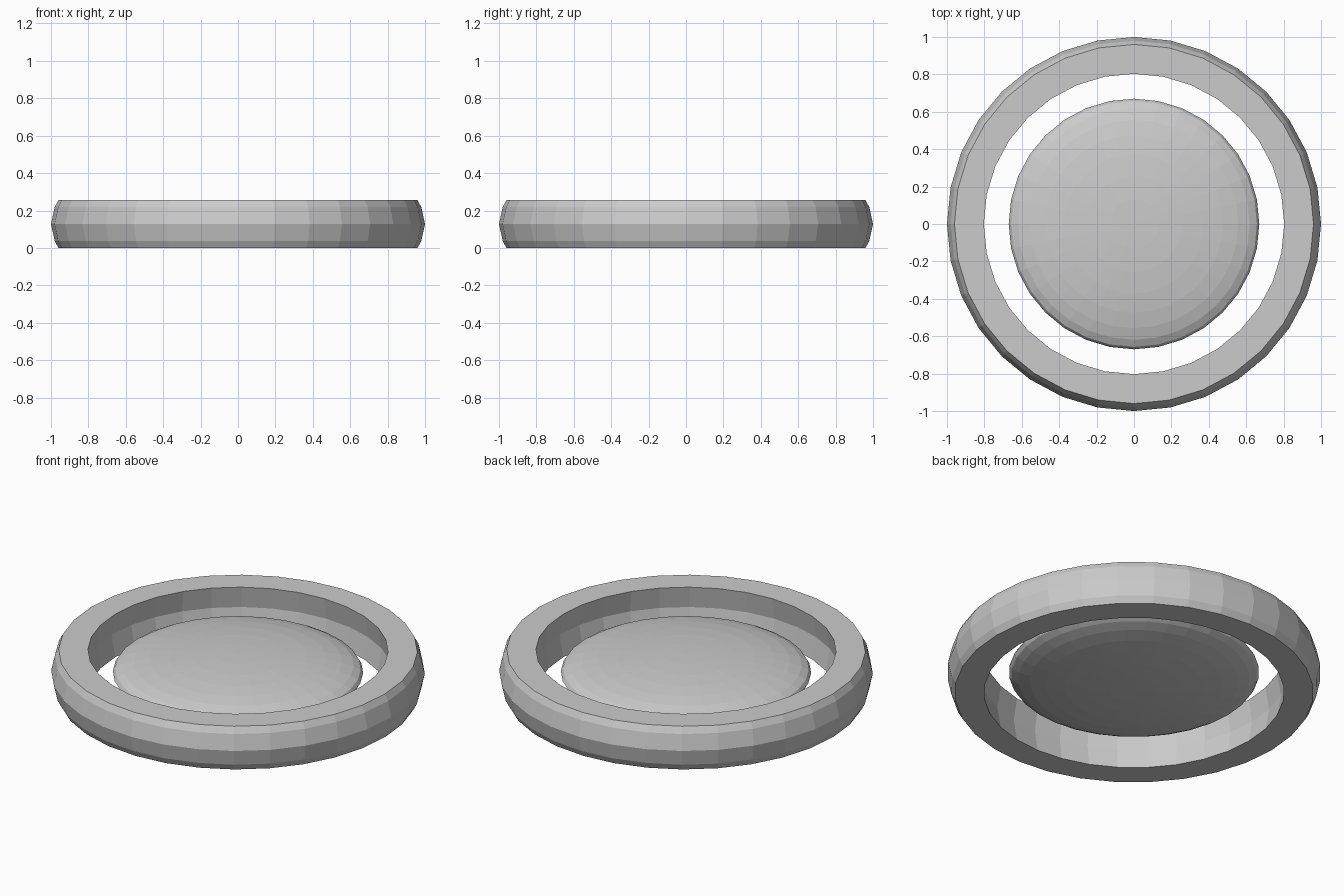
import bpy, bmesh
from math import sin, cos, pi

if "Cube" in bpy.data.objects:
    bpy.data.objects.remove(bpy.data.objects["Cube"])

SEGMENTS = 32
MID = 0.1275


def lathe(name, profile, closed):
    """Revolve (radius, z) points about z; radius 0 makes a pole."""
    bm = bmesh.new()
    rings = []
    for r, z in profile:
        n = 1 if r < 1e-6 else SEGMENTS
        rings.append([bm.verts.new((r * cos(2 * pi * i / SEGMENTS),
                                    r * sin(2 * pi * i / SEGMENTS), z)) for i in range(n)])
    pairs = list(zip(rings, rings[1:]))
    if closed:
        pairs.append((rings[-1], rings[0]))
    for a, b in pairs:
        for i in range(SEGMENTS):
            j = (i + 1) % SEGMENTS
            loop = [a[i % len(a)], a[j % len(a)], b[j % len(b)], b[i % len(b)]]
            bm.faces.new(list(dict.fromkeys(loop)))
    bmesh.ops.recalc_face_normals(bm, faces=bm.faces)
    mesh = bpy.data.meshes.new(name)
    bm.to_mesh(mesh)
    bm.free()
    obj = bpy.data.objects.new(name, mesh)
    bpy.context.collection.objects.link(obj)
    return obj


# Outer ring: bulging outside, slightly hollowed inside, flat top and bottom
lathe("outer_ring", [(0.96, 0), (0.98, 0.037), (1.0, MID), (0.98, 0.218), (0.96, 0.255),
                     (0.803, 0.255), (0.825, MID), (0.803, 0)], True)

# Floating lens: squashed sphere in the middle of the ring
lathe("centre_lens", [(0.67 * sin(pi * k / 16), MID - 0.11 * cos(pi * k / 16))
                      for k in range(17)], False)
